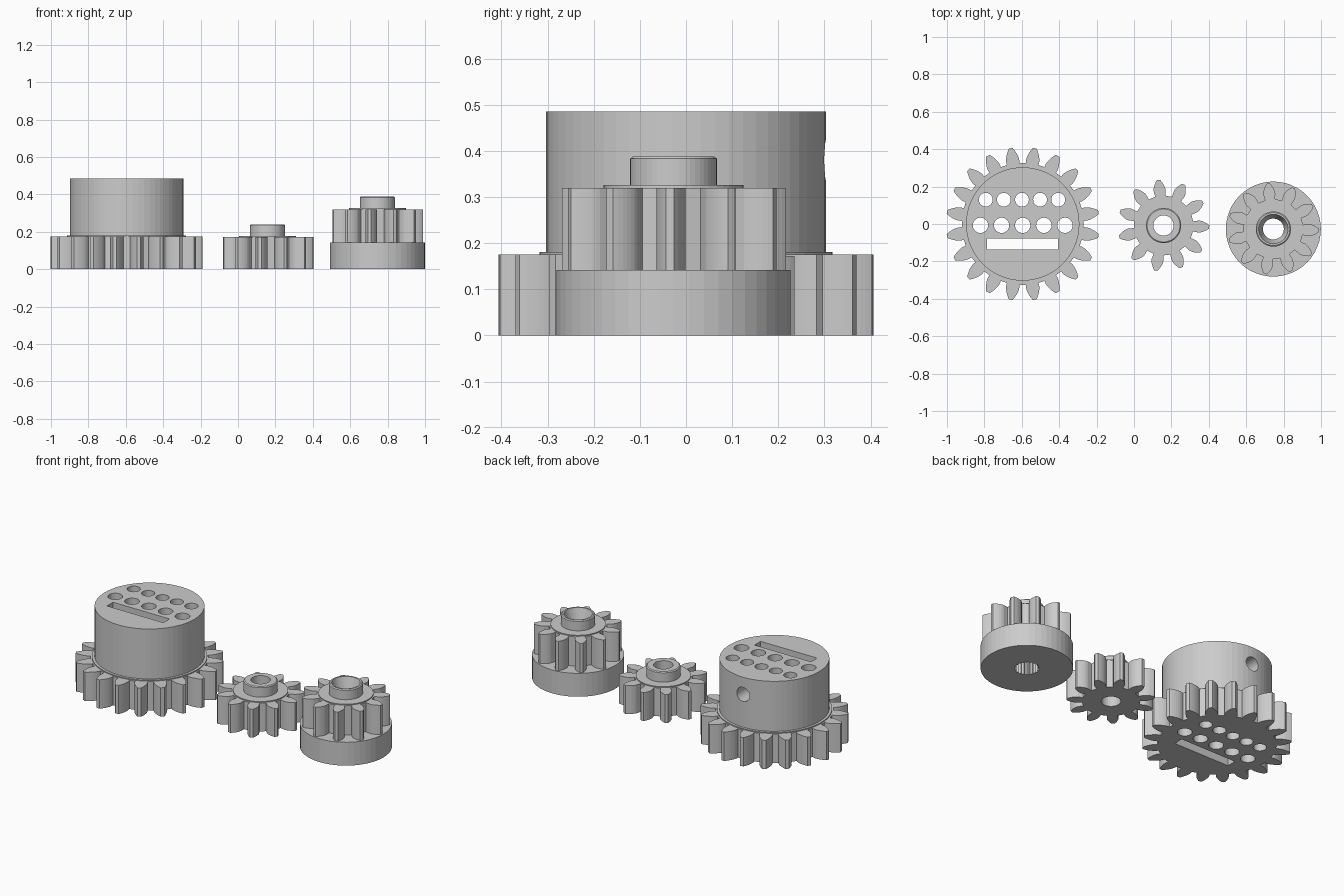
import bpy, bmesh, math
from math import pi, cos, sin, tan, acos, radians
from mathutils import Matrix

if "Cube" in bpy.data.objects:
    bpy.data.objects.remove(bpy.data.objects["Cube"])


def from_bmesh(name, bm):
    bmesh.ops.recalc_face_normals(bm, faces=bm.faces)
    me = bpy.data.meshes.new(name)
    bm.to_mesh(me)
    bm.free()
    ob = bpy.data.objects.new(name, me)
    bpy.context.collection.objects.link(ob)
    return ob


def prism(name, pts, z0, z1):
    bm = bmesh.new()
    lo = [bm.verts.new((x, y, z0)) for x, y in pts]
    hi = [bm.verts.new((x, y, z1)) for x, y in pts]
    bm.faces.new(lo)
    bm.faces.new(hi)
    n = len(pts)
    for i in range(n):
        j = (i + 1) % n
        bm.faces.new((lo[i], lo[j], hi[j], hi[i]))
    return from_bmesh(name, bm)


def lathe(name, cx, cy, prof, n=48):
    # stacked rings given as (radius, z), capped at both ends
    bm = bmesh.new()
    rings = [[bm.verts.new((cx + r * cos(2 * pi * i / n), cy + r * sin(2 * pi * i / n), z))
              for i in range(n)] for r, z in prof]
    bm.faces.new(rings[0])
    bm.faces.new(rings[-1])
    for a, b in zip(rings, rings[1:]):
        for i in range(n):
            j = (i + 1) % n
            bm.faces.new((a[i], a[j], b[j], b[i]))
    return from_bmesh(name, bm)


def involute_gear(name, cx, cy, teeth, tip, phase, z0, z1):
    m = 2 * tip / (teeth + 2)
    pitch, root, pa = m * teeth / 2, m * (teeth - 2.5) / 2, radians(24)
    base = pitch * cos(pa)
    inv = lambda a: tan(a) - a

    def half(r):
        return pi / (2 * teeth) + inv(pa) - inv(acos(min(1, base / r)))

    start = max(root, base)
    radii = [start + (tip - start) * k / 6 for k in range(7)]
    if root < base:
        radii.insert(0, root)
    pts = []
    for t in range(teeth):
        a = radians(phase) + 2 * pi * t / teeth
        flank = [(r, a - half(r)) for r in radii] + [(r, a + half(r)) for r in reversed(radii)]
        pts += [(cx + r * cos(w), cy + r * sin(w)) for r, w in flank]
    return prism(name, pts, z0, z1)


def combine(target, tools, op):
    for tool in tools:
        tool.hide_render = True
        mod = target.modifiers.new(op.lower(), 'BOOLEAN')
        mod.operation, mod.solver, mod.object = op, 'EXACT', tool
        bpy.context.view_layer.objects.active = target
        bpy.ops.object.modifier_apply(modifier=mod.name)
        bpy.data.objects.remove(tool)


# Large gear with tall drum
GX = -0.595
large = involute_gear("large_gear", GX, 0, 20, 0.41, 9, 0, 0.175)
drum = lathe("drum", GX, 0, [(0.318, 0.05), (0.318, 0.181), (0.303, 0.181), (0.303, 0.485)], 60)
combine(large, [drum], 'UNION')

# Two rows of round holes, a slot and a radial screw hole
cuts = [lathe("hole", GX - 0.004 + 0.097 * i, 0.13, [(0.037, -0.1), (0.037, 0.6)], 24) for i in range(-2, 3)]
cuts += [lathe("hole", GX + 0.113 * i, -0.007, [(0.041, -0.1), (0.041, 0.6)], 24) for i in range(-2, 3)]
cuts.append(prism("slot", [(-0.787, -0.136), (-0.407, -0.136), (-0.407, -0.077), (-0.787, -0.077)], -0.1, 0.6))
screw = lathe("screw_hole", 0, 0, [(0.043, -0.4), (0.043, -0.13)], 24)
screw.data.transform(Matrix.Translation((GX, 0, 0.38)) @ Matrix.Rotation(pi / 2, 4, 'X'))
cuts.append(screw)
combine(large, cuts, 'DIFFERENCE')


def collar(cx, cy, z, top):
    # thin washer face and chamfered hub on top of a small gear
    return lathe("collar", cx, cy, [(0.152, z - 0.08), (0.152, z + 0.006), (0.094, z + 0.006),
                                    (0.094, top - 0.005), (0.088, top)])


# Small idler gear
SX, SY = 0.158, -0.008
idler = involute_gear("idler_gear", SX, SY, 11, 0.2445, -1.7, 0, 0.172)
combine(idler, [collar(SX, SY, 0.172, 0.24)], 'UNION')
combine(idler, [lathe("bore", SX, SY, [(0.054, -0.1), (0.054, 0.4)], 32)], 'DIFFERENCE')

# Motor gear on a round base
MX, MY = 0.745, -0.027
motor = lathe("motor_gear", MX, MY, [(0.254, 0), (0.254, 0.142)])
combine(motor, [involute_gear("teeth", MX, MY, 11, 0.2445, -1.7, 0.06, 0.32),
                collar(MX, MY, 0.32, 0.388)], 'UNION')

# Splined bore with a flared mouth
n = 44
spline = [(MX + r * cos(2 * pi * i / n), MY + r * sin(2 * pi * i / n))
          for i in range(n) for r in [0.072 if i % 2 else 0.062]]
combine(motor, [prism("spline_bore", spline, -0.1, 0.25),
                lathe("flare", MX, MY, [(0.056, 0.2), (0.056, 0.31), (0.081, 0.395)], 40)], 'DIFFERENCE')
